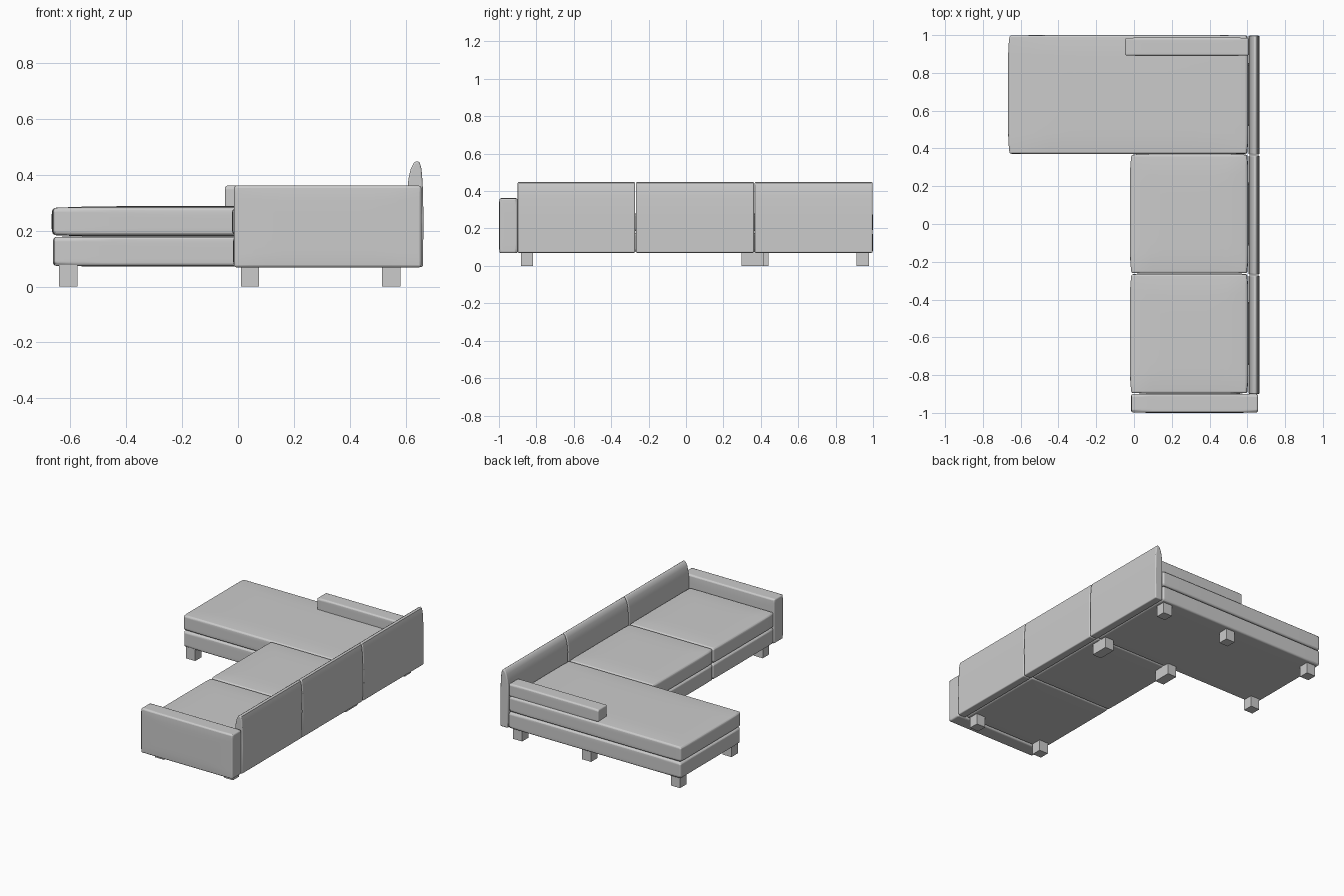
import bpy, bmesh

if "Cube" in bpy.data.objects:
    bpy.data.objects.remove(bpy.data.objects["Cube"])


def finish(bm, name, bevel, segments=3):
    bmesh.ops.recalc_face_normals(bm, faces=bm.faces)
    mesh = bpy.data.meshes.new(name)
    bm.to_mesh(mesh)
    bm.free()
    ob = bpy.data.objects.new(name, mesh)
    bpy.context.collection.objects.link(ob)
    if bevel:
        m = ob.modifiers.new("soft_edge", 'BEVEL')
        m.width, m.segments = bevel, segments
        m.limit_method, m.angle_limit = 'ANGLE', 0.8
        bpy.ops.object.select_all(action='DESELECT')
        ob.select_set(True)
        bpy.context.view_layer.objects.active = ob
        bpy.ops.object.shade_smooth_by_angle(angle=0.7)
    return ob


def box(name, x, y, z, bevel=0.0, puff=(0, 0, 0)):
    """Box from axis ranges; puff draws the rims of each face pair inwards."""
    bm = bmesh.new()
    bmesh.ops.create_cube(bm, size=2)
    if any(puff):
        bmesh.ops.subdivide_edges(bm, edges=bm.edges[:], cuts=11, use_grid_fill=True)
    for v in bm.verts:
        p = v.co.copy()
        for i, (lo, hi) in enumerate((x, y, z)):
            others = [abs(p[j]) for j in range(3) if j != i]
            rim = max(others[0] ** 6, others[1] ** 6)
            v.co[i] = (lo + hi) / 2 + p[i] * ((hi - lo) / 2 - puff[i] * rim)
    return finish(bm, name, bevel)


# Sofa modules: chaise, middle seat, end seat, each with base and cushion
modules = {
    "chaise": ((-0.667, 0.605), (0.37, 1.0)),
    "middle_seat": ((-0.022, 0.605), (-0.262, 0.369)),
    "end_seat": ((-0.022, 0.605), (-0.897, -0.264)),
}
for name, (x, y) in modules.items():
    box(name + "_base", (x[0] + 0.004, x[1]), y, (0.072, 0.180), 0.012, (0.005, 0.002, 0.002))
    box(name + "_cushion", x, y, (0.178, 0.288), 0.018, (0.008, 0.003, 0.006))

# Backrest panels: flat behind, curved over the top
profile = [(0.608, 0.07), (0.606, 0.34), (0.610, 0.385), (0.618, 0.42), (0.629, 0.443),
           (0.641, 0.45), (0.651, 0.443), (0.657, 0.42), (0.661, 0.37), (0.664, 0.25),
           (0.662, 0.07)]
for i, (y0, y1) in enumerate([(-0.9, -0.272), (-0.268, 0.363), (0.367, 0.997)]):
    bm = bmesh.new()
    face = bm.faces.new([bm.verts.new((px, y0, pz)) for px, pz in profile])
    ext = bmesh.ops.extrude_face_region(bm, geom=[face])
    for v in ext["geom"]:
        if isinstance(v, bmesh.types.BMVert):
            v.co.y = y1
    finish(bm, f"backrest_{i + 1}", 0.006)

# Armrests: full-height end panel and a low one lying on the chaise
box("end_armrest", (-0.015, 0.657), (-1.0, -0.898), (0.068, 0.362), 0.016, (0.001, 0.003, 0.001))
box("chaise_armrest", (-0.047, 0.607), (0.89, 0.987), (0.275, 0.362), 0.016, (0.001, 0.002, 0.001))

# Square block legs, wider where two modules meet
legs = [(-0.608, 0.407, 0.066), (-0.608, 0.945, 0.066), (0.043, 0.945, 0.066),
        (0.548, 0.945, 0.066), (0.043, -0.85, 0.066), (0.548, -0.85, 0.066),
        (0.043, 0.357, 0.122), (0.548, 0.357, 0.122)]
for i, (lx, ly, width) in enumerate(legs):
    box(f"leg_{i + 1}", (lx - 0.033, lx + 0.033), (ly - width / 2, ly + width / 2), (0, 0.08))
